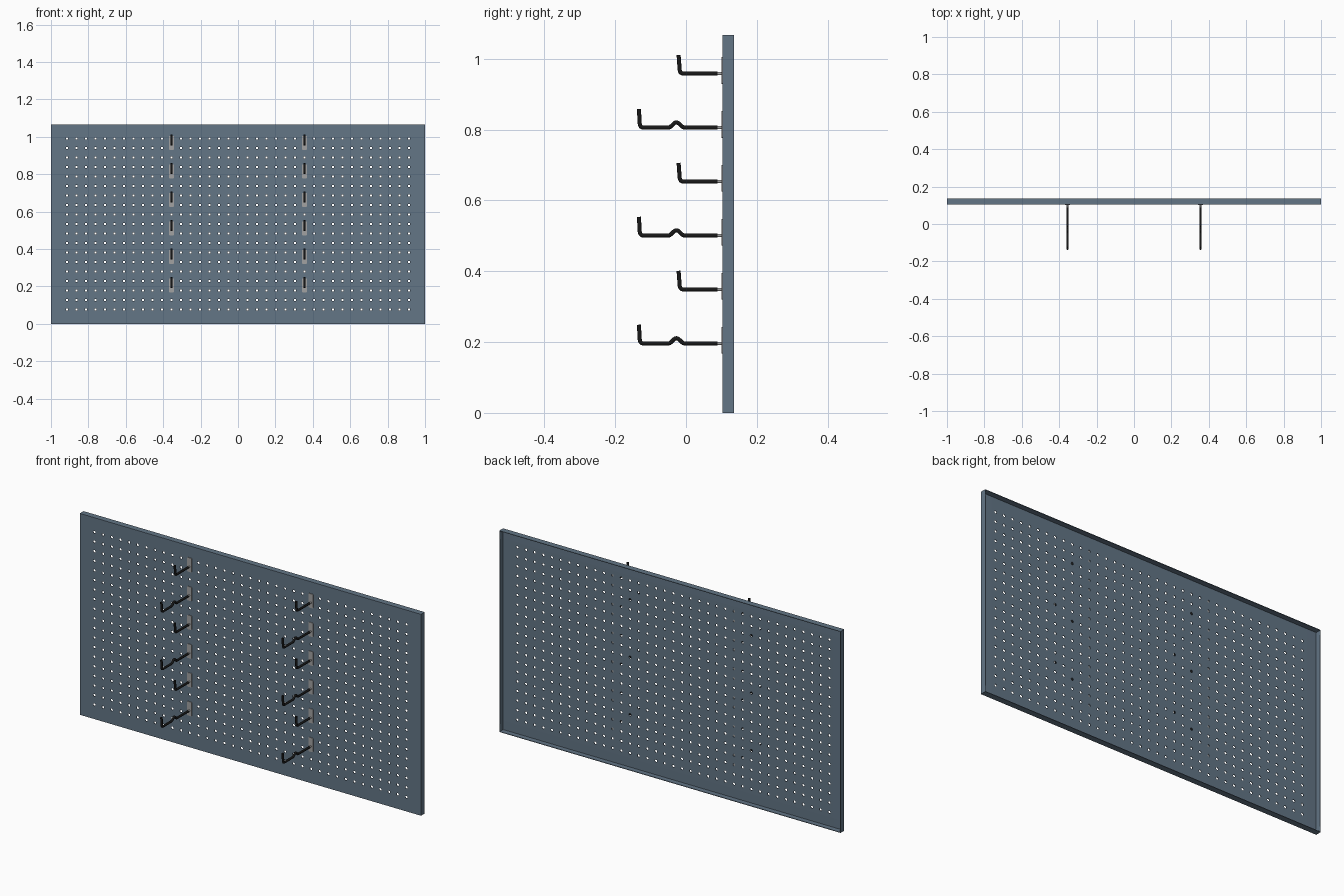
import bpy, bmesh, math
from mathutils import Vector

if "Cube" in bpy.data.objects:
    bpy.data.objects.remove(bpy.data.objects["Cube"])

PITCH = 0.0508                    # hole spacing
COLS, ROWS = 37, 19
HOLE_R = 0.0066
WIDTH, HEIGHT = 2.0, 1.0668
FRONT, BACK = 0.1035, 0.135       # sheet face and rear edge of the folded rim


def material(name, col):
    m = bpy.data.materials.new(name)
    m.diffuse_color = (*col, 1)
    m.use_nodes = True
    m.node_tree.nodes["Principled BSDF"].inputs["Base Color"].default_value = m.diffuse_color
    return m


BLUE = material("slate blue steel", (0.125, 0.18, 0.24))
BLACK = material("black rubber", (0.009, 0.009, 0.009))
GREY = material("zinc grey", (0.36, 0.36, 0.36))


def add_mesh(name, bm, mat):
    me = bpy.data.meshes.new(name)
    bm.to_mesh(me)
    bm.free()
    me.materials.append(mat)
    ob = bpy.data.objects.new(name, me)
    bpy.context.collection.objects.link(ob)
    return ob


# perforated sheet with a rim folded backwards
def build_panel():
    bm = bmesh.new()

    def face(pts):
        bm.faces.new([bm.verts.new((x, FRONT, z)) for x, z in pts])

    h = PITCH / 2
    x0, z0 = -COLS * h, HEIGHT / 2 - ROWS * h
    ring = [(1, 0), (1, 1), (0, 1), (-1, 1), (-1, 0), (-1, -1), (0, -1), (1, -1)]
    for i in range(COLS):
        for j in range(ROWS):
            cx, cz = x0 + (2 * i + 1) * h, z0 + (2 * j + 1) * h

            def rim(n):
                a = n * math.pi / 8
                return cx + HOLE_R * math.cos(a), cz + HOLE_R * math.sin(a)

            for k in range(8):
                (ax, az), (bx, bz) = ring[k], ring[(k + 1) % 8]
                face([(cx + ax * h, cz + az * h), (cx + bx * h, cz + bz * h),
                      rim(2 * k + 2), rim(2 * k + 1), rim(2 * k)])
    # plain margin around the hole field
    xs = [-WIDTH / 2] + [x0 + n * h for n in range(2 * COLS + 1)] + [WIDTH / 2]
    zs = [0] + [z0 + n * h for n in range(2 * ROWS + 1)] + [HEIGHT]
    for i in range(len(xs) - 1):
        for j in range(len(zs) - 1):
            if i in (0, len(xs) - 2) or j in (0, len(zs) - 2):
                a, b, c, d = xs[i], xs[i + 1], zs[j], zs[j + 1]
                face([(a, c), (b, c), (b, d), (a, d)])
    bmesh.ops.remove_doubles(bm, verts=bm.verts[:], dist=1e-4)
    # fold the outer edges back

    def outer(v):
        return (abs(abs(v.co.x) - WIDTH / 2) < 1e-4
                or v.co.z < 1e-4 or v.co.z > HEIGHT - 1e-4)

    edges = [e for e in bm.edges if e.is_boundary and all(map(outer, e.verts))]
    geom = bmesh.ops.extrude_edge_only(bm, edges=edges)["geom"]
    for v in geom:
        if isinstance(v, bmesh.types.BMVert):
            v.co.y = BACK
    bmesh.ops.recalc_face_normals(bm, faces=bm.faces[:])
    if sum(f.normal.y * f.calc_area() for f in bm.faces) > 0:
        bmesh.ops.reverse_faces(bm, faces=bm.faces[:])
    ob = add_mesh("perforated_panel", bm, BLUE)
    sol = ob.modifiers.new("sheet thickness", "SOLIDIFY")
    sol.thickness = 0.003
    sol.offset = -1


# round a polyline corner
def fillet(prev, corner, nxt, r, n=6):
    p, c, q = Vector(prev), Vector(corner), Vector(nxt)
    a, b = c + (p - c).normalized() * r, c + (q - c).normalized() * r
    return [a.lerp(c, t).lerp(c.lerp(b, t), t) for t in (i / n for i in range(n + 1))]


# bent wire from (y, z) points
def wire(name, pts, radius, mat):
    cu = bpy.data.curves.new(name, "CURVE")
    cu.dimensions = "3D"
    cu.bevel_depth = radius
    cu.bevel_resolution = 3
    cu.use_fill_caps = True
    sp = cu.splines.new("POLY")
    sp.points.add(len(pts) - 1)
    for p, (y, z) in zip(sp.points, pts):
        p.co = (0, y, z, 1)
    cu.materials.append(mat)
    ob = bpy.data.objects.new(name, cu)
    bpy.context.collection.objects.link(ob)
    bpy.ops.object.select_all(action="DESELECT")
    ob.select_set(True)
    bpy.context.view_layer.objects.active = ob
    bpy.ops.object.convert(target="MESH")
    ob = bpy.context.view_layer.objects.active
    bpy.ops.object.shade_smooth_by_angle(angle=math.radians(50))
    return ob


def hook_path(end, tip, bump):
    start = (0.089, 0)
    pts = [start]
    if bump:
        for i in range(13):
            t = i / 12
            pts.append((-0.004 - 0.046 * t, 0.0075 * (1 - math.cos(2 * math.pi * t))))
    corner = (end, 0)
    pts += [tuple(v) for v in fillet(start, corner, tip, 0.011)]
    return pts + [tip]


# mounting plate bevelled at its four corners
def plate():
    bm = bmesh.new()
    bmesh.ops.create_cube(bm, size=1)
    for v in bm.verts:
        v.co = (v.co.x * 0.026, FRONT - 0.0015 + v.co.y * 0.003, 0.009 + v.co.z * 0.075)
    es = [e for e in bm.edges if abs(e.verts[0].co.y - e.verts[1].co.y) > 0.001]
    bmesh.ops.bevel(bm, geom=es, offset=0.004, segments=3, affect="EDGES", profile=0.5)
    return add_mesh("hook_plate", bm, GREY)


build_panel()
long_hook = wire("long_hook", hook_path(-0.130, (-0.133, 0.053), True), 0.006, BLACK)
short_hook = wire("short_hook", hook_path(-0.017, (-0.021, 0.053), False), 0.006, BLACK)
stem = wire("hook_stem", [(0.087, 0), (FRONT, 0)], 0.0045, GREY)
back = plate()

# two columns of six hooks, long and short in turn
for side in (-1, 1):
    for k in range(6):
        for src in ((short_hook if k % 2 else long_hook), stem, back):
            ob = bpy.data.objects.new(src.name, src.data)
            for m in src.modifiers:
                if m.type == "NODES":
                    n = ob.modifiers.new(m.name, "NODES")
                    n.node_group = m.node_group
            ob.location = (side * 7 * PITCH, 0, 0.196 + 3 * PITCH * k)
            bpy.context.collection.objects.link(ob)
for src in (long_hook, short_hook, stem, back):
    bpy.data.objects.remove(src)
